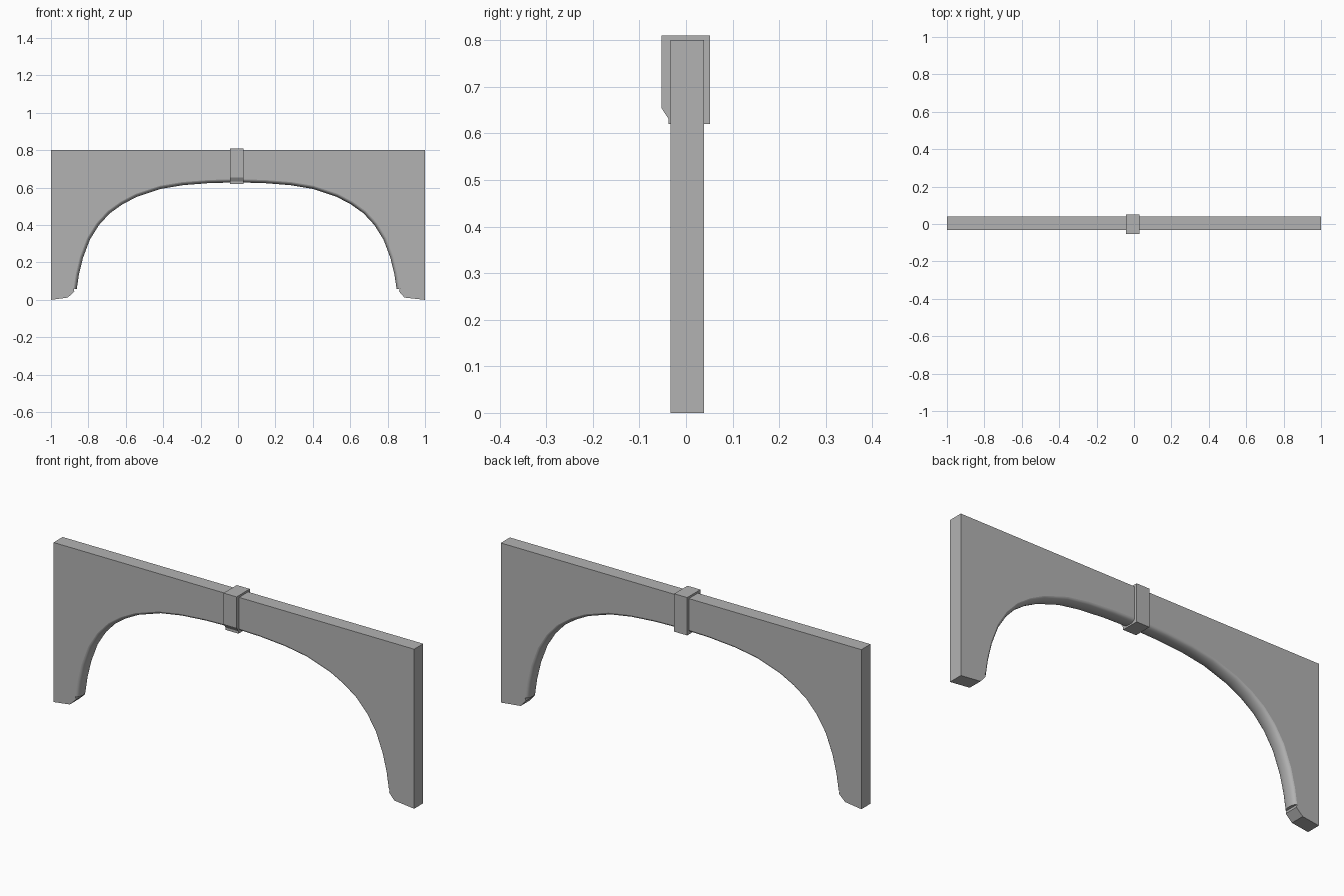
import bpy, bmesh, math
from mathutils import Vector

if "Cube" in bpy.data.objects:
    bpy.data.objects.remove(bpy.data.objects["Cube"])

stone = bpy.data.materials.new("grey stone")
stone.use_nodes = True
GREY = (0.45, 0.45, 0.45, 1)
stone.diffuse_color = GREY
stone.node_tree.nodes["Principled BSDF"].inputs["Base Color"].default_value = GREY

FRONT, BACK = -0.033, 0.039
CENTRE = -0.007


def finish(bm, name):
    bmesh.ops.recalc_face_normals(bm, faces=bm.faces)
    mesh = bpy.data.meshes.new(name)
    bm.to_mesh(mesh)
    bm.free()
    mesh.materials.append(stone)
    obj = bpy.data.objects.new(name, mesh)
    bpy.context.collection.objects.link(obj)
    return obj


def prism(name, outline, depth):
    """Close an outline and extrude it along the depth vector."""
    bm = bmesh.new()
    face = bm.faces.new([bm.verts.new(p) for p in outline])
    new = bmesh.ops.extrude_face_region(bm, geom=[face])["geom"]
    bmesh.ops.translate(bm, vec=depth, verts=[v for v in new if isinstance(v, bmesh.types.BMVert)])
    return finish(bm, name)


# Arch line, from springing to crown and mirrored down the other side
half = [(0.872, 0.06), (0.86, 0.14), (0.838, 0.23), (0.80, 0.33), (0.75, 0.41),
        (0.69, 0.475), (0.62, 0.525), (0.54, 0.567), (0.41, 0.61), (0.29, 0.63),
        (0.15, 0.641)]
arch = [(CENTRE - x, z) for x, z in half] + [(CENTRE, 0.645)]
arch += [(CENTRE + x, z) for x, z in reversed(half)]

# Flat arched wall with chamfered feet
outline = [(-1, 0.8), (-1, 0), (-0.91, 0.012), (-0.875, 0.045)] + arch
outline += [(0.861, 0.045), (0.89, 0.012), (1, 0), (1, 0.8)]
prism("arch_wall", [(x, FRONT, z) for x, z in outline], (0, BACK - FRONT, 0))

# Rounded moulding swept under the arch
bm = bmesh.new()
STEPS, BULGE = 10, 0.017
rings = []
for i, (x, z) in enumerate(arch):
    a, b = arch[max(i - 1, 0)], arch[min(i + 1, len(arch) - 1)]
    along = Vector((b[0] - a[0], 0, b[1] - a[1])).normalized()
    inward = Vector((along.z, 0, -along.x))
    ring = []
    for s in range(STEPS + 1):
        t = math.pi * s / STEPS
        y = (FRONT + BACK) / 2 - math.cos(t) * (BACK - FRONT) / 2
        ring.append(bm.verts.new(Vector((x, y, z)) + inward * BULGE * math.sin(t)))
    rings.append(ring)
for r, q in zip(rings, rings[1:]):
    for s in range(STEPS):
        bm.faces.new((r[s], r[s + 1], q[s + 1], q[s]))
for ring in (rings[0], rings[-1]):
    bm.faces.new(ring)
moulding = finish(bm, "arch_moulding")
bpy.context.view_layer.objects.active = moulding
moulding.select_set(True)
bpy.ops.object.shade_smooth_by_angle(angle=math.radians(40))

# Keystone with a sloped lower front
profile = [(-0.053, 0.81), (-0.053, 0.655), (-0.038, 0.632), (-0.038, 0.62),
           (0.052, 0.62), (0.052, 0.81)]
prism("keystone", [(CENTRE - 0.036, y, z) for y, z in profile], (0.072, 0, 0))
